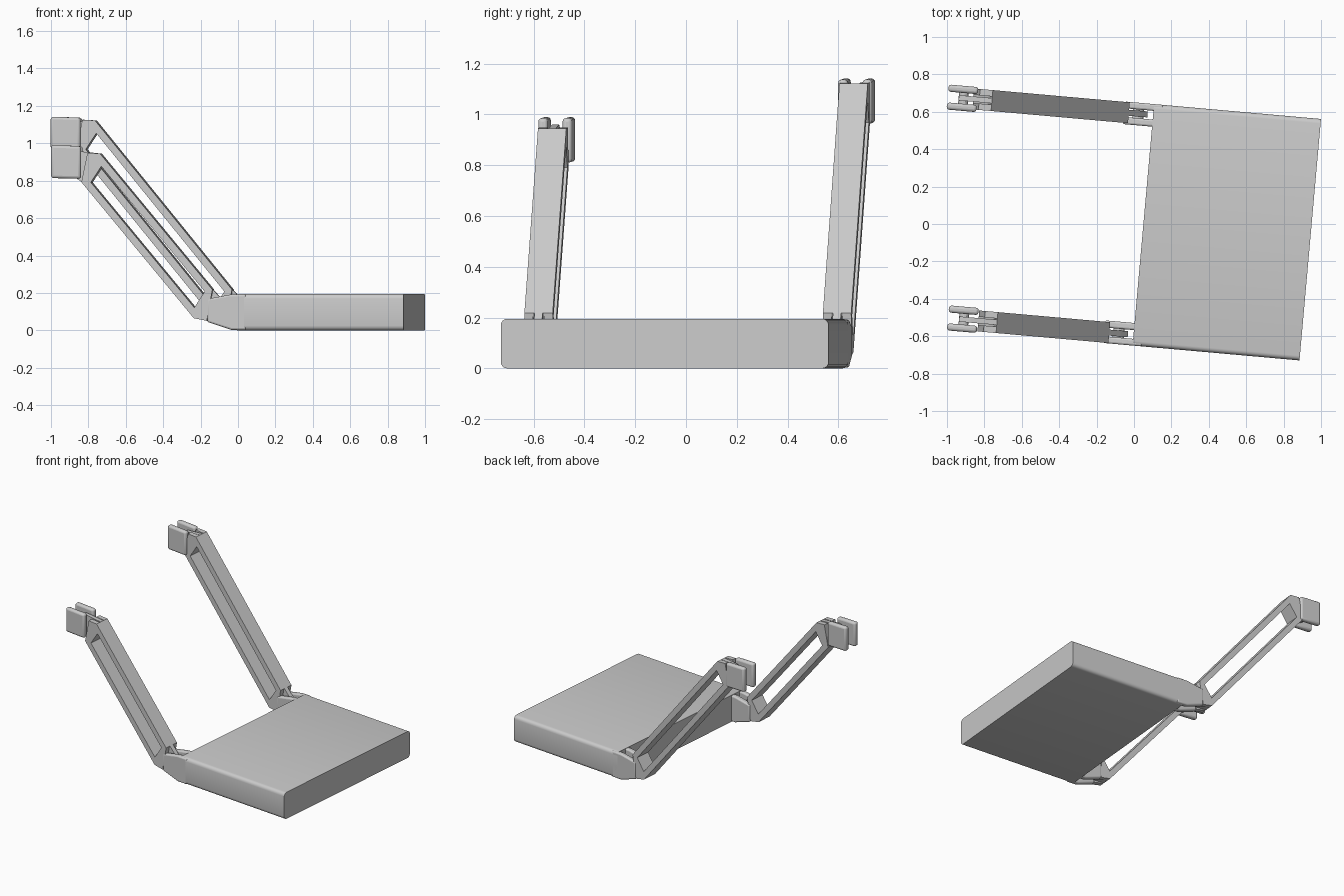
import bpy, bmesh, math
from mathutils import Vector

if "Cube" in bpy.data.objects:
    bpy.data.objects.remove(bpy.data.objects["Cube"])

ROT = math.radians(-5.09)   # the whole model is turned slightly about z


def finish(name, bm, bevel=0.0, segments=3):
    bmesh.ops.recalc_face_normals(bm, faces=bm.faces)
    me = bpy.data.meshes.new(name)
    bm.to_mesh(me)
    bm.free()
    ob = bpy.data.objects.new(name, me)
    bpy.context.collection.objects.link(ob)
    ob.rotation_euler.z = ROT
    if bevel:
        m = ob.modifiers.new("bevel", 'BEVEL')
        m.width, m.segments = bevel, segments
        m.limit_method, m.angle_limit = 'ANGLE', math.radians(40)
        bpy.context.view_layer.objects.active = ob
        ob.select_set(True)
        bpy.ops.object.shade_smooth_by_angle(angle=math.radians(35))
        ob.select_set(False)
    return ob


def prism(name, pts, y0, y1, bevel=0.0, axis='y'):
    """Extrude a profile: (x, z) along y, or (y, z) along x."""
    bm = bmesh.new()
    place = (lambda a, b, t: (a, t, b)) if axis == 'y' else (lambda a, b, t: (t, a, b))
    lo = [bm.verts.new(place(a, b, y0)) for a, b in pts]
    hi = [bm.verts.new(place(a, b, y1)) for a, b in pts]
    bm.faces.new(lo)
    bm.faces.new(hi[::-1])
    n = len(pts)
    for i in range(n):
        j = (i + 1) % n
        bm.faces.new((lo[i], lo[j], hi[j], hi[i]))
    return finish(name, bm, bevel)


def frame(name, outer, inner, y0, y1):
    """Four-sided bar with a long through slot."""
    bm = bmesh.new()
    o0, o1, i0, i1 = ([bm.verts.new((p[0], y, p[1])) for p in loop]
                      for loop, y in ((outer, y0), (outer, y1), (inner, y0), (inner, y1)))
    for k in range(4):
        j = (k + 1) % 4
        bm.faces.new((o0[k], o0[j], i0[j], i0[k]))
        bm.faces.new((o1[k], o1[j], i1[j], i1[k]))
        bm.faces.new((o0[k], o0[j], o1[j], o1[k]))
        bm.faces.new((i0[k], i0[j], i1[j], i1[k]))
    return finish(name, bm)


def pin(name, x, z, y0, y1, r):
    pts = [(x + r * math.cos(k * math.tau / 16), z + r * math.sin(k * math.tau / 16)) for k in range(16)]
    return prism(name, pts, y0, y1)


# Main slab, rounded along its front and back edges
H, W, R = 0.195, 0.648, 0.025
section = []
for cy, cz, a0 in ((W - R, H - R, 0), (-W + R, H - R, 90), (-W + R, R, 180), (W - R, R, 270)):
    for k in range(5):
        a = math.radians(a0 + 22.5 * k)
        section.append((cy + R * math.cos(a), cz + R * math.sin(a)))
slab = prism("slab", section, 0.05, 0.946, axis='x')
bpy.context.view_layer.objects.active = slab
slab.select_set(True)
bpy.ops.object.shade_smooth_by_angle(angle=math.radians(35))
slab.select_set(False)


def side(label, s, top):
    """One arm assembly; s = side of the slab, top = upper corner of the arm."""
    def span(a, b):
        return min(s * a, s * b), max(s * a, s * b)

    # Hinge ears on the slab
    ear = [(0.1, 0.003), (0.02, 0.003), (-0.108, 0.045), (-0.108, 0.168), (0.02, 0.192), (0.1, 0.192)]
    prism(label + "_outer_hinge_ear", ear, *span(0.612, 0.648), bevel=0.01)
    prism(label + "_inner_hinge_ear", ear, *span(0.527, 0.565), bevel=0.01)
    pin(label + "_hinge_pin", -0.03, 0.1, *span(0.54, 0.63), 0.03)

    # Slotted arm with skewed ends
    e = Vector((0.1, 0.153))
    right, t = Vector((-0.08, 0.218)), Vector(top)
    bottom, left = right - e, t - e
    a = (t - right).normalized()
    f = 0.22
    inner = [bottom + f * e + 0.03 * a, right - f * e + 0.03 * a,
             t - f * e - 0.045 * a, left + f * e - 0.045 * a]
    frame(label + "_arm", [bottom, right, t, left], inner, *span(0.534, 0.646))

    # Cheeks at both arm ends, and the tongues between them
    low = [bottom, bottom + Vector((0.07, -0.014)), right]
    high = [t, t + Vector((-0.068, 0.004)), left]
    for tag, y0, y1 in (("outer", 0.612, 0.646), ("inner", 0.534, 0.568)):
        prism(f"{label}_{tag}_lower_cheek", low, *span(y0, y1))
        prism(f"{label}_{tag}_upper_cheek", high, *span(y0, y1))
    prism(label + "_lower_tongue", [bottom, (-0.03, 0.06), (0.02, 0.1), (-0.02, 0.15), right],
          *span(0.574, 0.606))

    # Pair of rounded pads on a crossbar
    front = s < 0
    px, pz = (-0.946, 0.81) if front else (-1.053, 0.962)
    prism(label + "_upper_tongue",
          [left, t, (px + 0.12, pz + 0.15), (px + 0.06, pz + 0.13), (px + 0.06, pz + 0.05)],
          *span(0.575, 0.603))
    pin(label + "_pad_crossbar", px + 0.085, pz + 0.09, *span(0.55, 0.63), 0.026)
    pad = [(px, pz + 0.004), (px + 0.16, pz), (px + 0.16, pz + 0.175), (px, pz + 0.18)]
    prism(label + "_outer_pad", pad, *span(0.617, 0.655), bevel=0.014)
    prism(label + "_inner_pad", pad, *span(0.521, 0.559), bevel=0.014)


side("front", -1, (-0.683, 0.945))
side("back", 1, (-0.815, 1.122))
